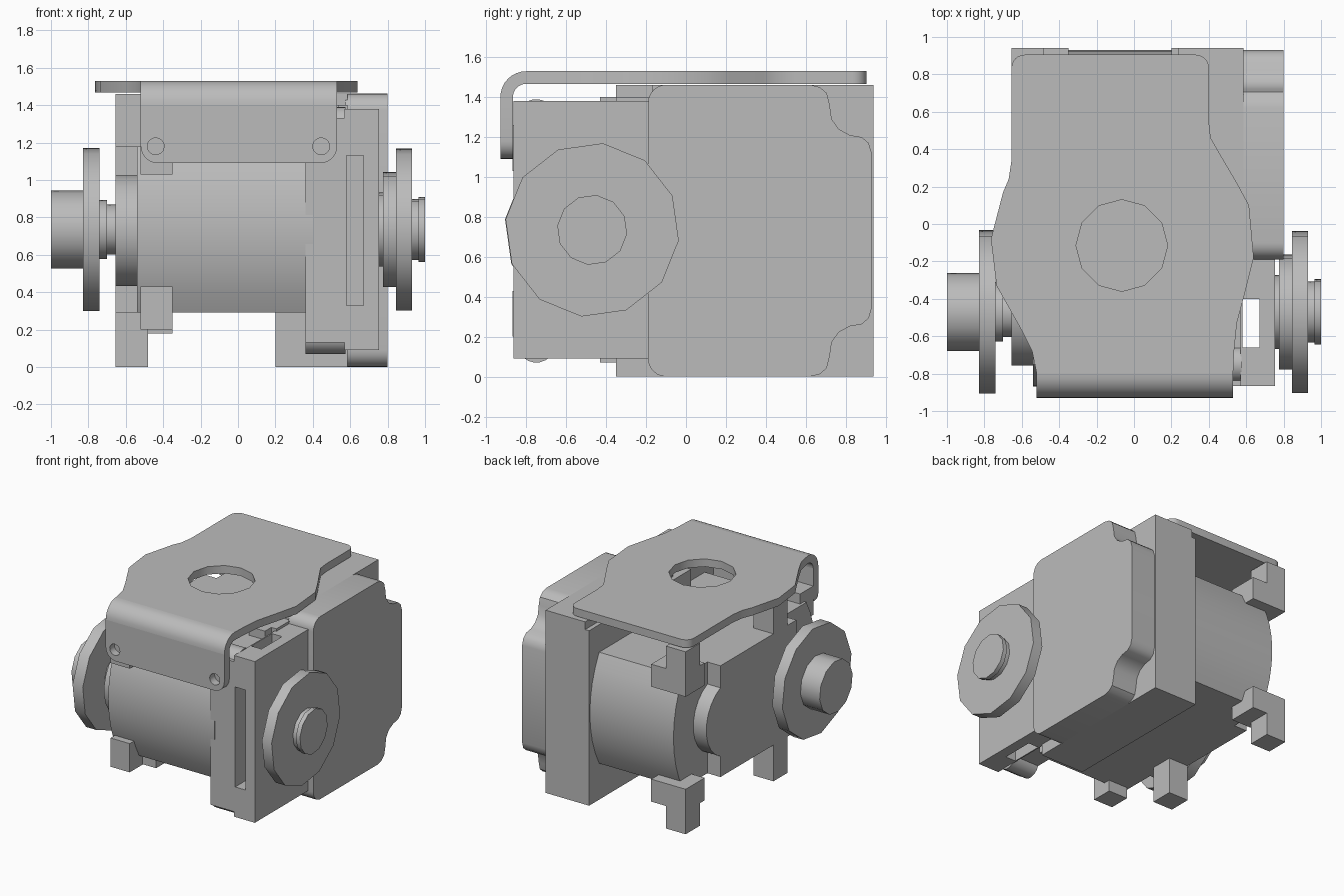
import bpy, bmesh, math
from mathutils import Vector

cube = bpy.data.objects.get("Cube")
if cube:
    bpy.data.objects.remove(cube, do_unlink=True)

grey = bpy.data.materials.new("plain_grey")
grey.use_nodes = True
COLOUR = (0.5, 0.5, 0.5, 1)
grey.diffuse_color = COLOUR
grey.node_tree.nodes["Principled BSDF"].inputs["Base Color"].default_value = COLOUR

AXIS_Y, AXIS_Z = -0.47, 0.735   # output shaft line


def prism(name, outline, axis, lo, hi):
    """Extrude a 2D outline along an axis: x uses (y,z), y uses (x,z), z uses (x,y)."""
    place = {"x": lambda a, b, t: (t, a, b),
             "y": lambda a, b, t: (a, t, b),
             "z": lambda a, b, t: (a, b, t)}[axis]
    bm = bmesh.new()
    base = bm.faces.new([bm.verts.new(place(a, b, lo)) for a, b in outline])
    out = bmesh.ops.extrude_face_region(bm, geom=[base])
    moved = [v for v in out["geom"] if isinstance(v, bmesh.types.BMVert)]
    bmesh.ops.translate(bm, verts=moved, vec=Vector(place(0, 0, hi - lo)))
    bmesh.ops.recalc_face_normals(bm, faces=bm.faces)
    mesh = bpy.data.meshes.new(name)
    bm.to_mesh(mesh)
    bm.free()
    mesh.materials.append(grey)
    obj = bpy.data.objects.new(name, mesh)
    bpy.context.collection.objects.link(obj)
    return obj


def box(name, x, y, z):
    return prism(name, [(x[0], y[0]), (x[1], y[0]), (x[1], y[1]), (x[0], y[1])], "z", *z)


def arc(cx, cy, r, start, end, n=6):
    steps = [math.radians(start + (end - start) * i / n) for i in range(n + 1)]
    return [(cx + r * math.cos(t), cy + r * math.sin(t)) for t in steps]


def circle(cx, cy, r, n=12, phase=-7):
    return arc(cx, cy, r, phase, phase + 360, n)[:-1]


def cut(obj, cutter):
    cutter.hide_render = True
    mod = obj.modifiers.new("cut", "BOOLEAN")
    mod.operation = "DIFFERENCE"
    mod.object = cutter
    bpy.context.view_layer.objects.active = obj
    bpy.ops.object.modifier_apply(modifier=mod.name)
    bpy.data.objects.remove(cutter, do_unlink=True)


def flip(z):
    """Reflect a height range about the middle of the body."""
    return (1.46 - z[1], 1.46 - z[0])


# Motor body: wide drum with flat top and bottom
half = math.degrees(math.asin(0.445 / 0.9))
prism("motor_body", arc(0.03, 0.735, 0.9, -half, half, 8)
      + arc(0.03, 0.735, 0.9, 180 - half, 180 + half, 8), "x", -0.54, 0.4)

# Left end plate with rounded bosses
box("left_end_plate", (-0.655, -0.53), (-0.46, 0.5), (0.29, 1.18))
prism("left_front_boss", circle(-0.46, 0.73, 0.3, 24), "x", -0.655, -0.53)
prism("left_back_boss", circle(0.38, 0.73, 0.3, 24), "x", -0.655, -0.53)

# Lugs and nubs, repeated above and below
for side, same in (("lower", lambda z: z), ("upper", flip)):
    box(side + "_front_lug", (-0.655, -0.48), (-0.35, -0.17), same((0, 0.32)))
    box(side + "_back_lug", (-0.655, -0.48), (0.76, 0.94), same((0, 0.26)))
    box(side + "_back_lug_step", (-0.655, -0.35), (0.7, 0.94), same((0.18, 0.36)))
    box(side + "_front_nub", (-0.52, -0.35), (-0.87, -0.7), same((0.2, 0.43)))
    prism(side + "_housing_roll", circle(-0.75, same((0.165, 0.165))[0], 0.095, 20),
          "x", 0.36, 0.575)

# Gearbox flange and scalloped cover
box("gearbox_flange", (0.2, 0.585), (-0.35, 0.94), (0, 1.4))
box("gearbox_flange_cap", (0.235, 0.585), (-0.17, 0.94), (1.35, 1.462))
upper = [(0.93, 0.735), (0.93, 1.12), (0.915, 1.17), (0.88, 1.2), (0.82, 1.21),
         (0.765, 1.24), (0.73, 1.29), (0.72, 1.36), (0.705, 1.42), (0.67, 1.45),
         (0.62, 1.462)] + arc(-0.1, 1.372, 0.09, 90, 180)
lower = [(y, 1.462 - z) for y, z in reversed(upper[1:])]
prism("gearbox_cover", upper + lower, "x", 0.575, 0.8)

# Front right housing with a slot
housing = box("front_housing", (0.57, 0.755), (-0.865, -0.18), (0.09, 1.38))
cut(housing, box("slot_cutter_front", (0.58, 0.67), (-1, -0.42), (0.33, 1.13)))
cut(housing, box("slot_cutter_down", (0.58, 0.67), (-0.66, -0.4), (-0.2, 1.6)))
box("front_housing_core", (0.36, 0.58), (-0.865, -0.18), (0.13, 1.33))
box("front_housing_rib", (0.4, 0.54), (-0.43, -0.18), (0.07, 1.4))

# Shafts, collars and discs
turned = [("left_shaft", -1, -0.83, 0.21), ("left_disc", -0.83, -0.74, 0.44),
          ("left_collar", -0.74, -0.7, 0.16), ("left_neck", -0.7, -0.65, 0.135),
          ("right_neck", 0.75, 0.78, 0.2), ("right_collar", 0.775, 0.845, 0.31),
          ("right_disc", 0.845, 0.93, 0.437), ("right_shaft", 0.93, 0.965, 0.165),
          ("right_shaft_tip", 0.965, 1, 0.176)]
for name, lo, hi, r in turned:
    prism(name, circle(AXIS_Y, AXIS_Z, r), "x", lo, hi)

# Bracket top with waisted outline and round hole
outline = ([(-0.52, -0.8), (0.53, -0.8), (0.535, -0.68), (0.55, -0.53), (0.595, -0.36),
            (0.64, -0.18), (0.615, 0.1), (0.55, 0.22), (0.45, 0.39), (0.41, 0.46),
            (0.4, 0.55)] + arc(0.33, 0.835, 0.07, 0, 90) + arc(-0.585, 0.835, 0.07, 90, 180)
           + [(-0.655, 0.34), (-0.67, 0.24), (-0.7, 0.17), (-0.765, -0.08),
              (-0.735, -0.33), (-0.6, -0.57), (-0.545, -0.68)])
plate = prism("bracket_top", outline, "z", 1.467, 1.53)
cut(plate, prism("hole_cutter", circle(-0.065, -0.115, 0.245, 12, 0), "z", 1.3, 1.7))

# Bracket bend and front lip with bolt holes
prism("bracket_bend", arc(-0.8, 1.4, 0.13, 90, 180, 8) + arc(-0.8, 1.4, 0.067, 180, 90, 8),
      "x", -0.52, 0.53)
lip = prism("bracket_lip", [(0.53, 1.4), (-0.52, 1.4)] + arc(-0.43, 1.18, 0.09, 180, 270)
            + arc(0.44, 1.18, 0.09, 270, 360), "y", -0.93, -0.867)
for x in (-0.44, 0.445):
    cut(lip, prism("bolt_cutter", circle(x, 1.18, 0.045, 16), "y", -1.1, -0.7))

# Smooth round sides, keep edges sharp
bpy.ops.object.select_all(action="DESELECT")
for obj in bpy.context.collection.objects:
    if obj.type == "MESH":
        obj.select_set(True)
        bpy.context.view_layer.objects.active = obj
bpy.ops.object.shade_smooth_by_angle(angle=math.radians(35))
